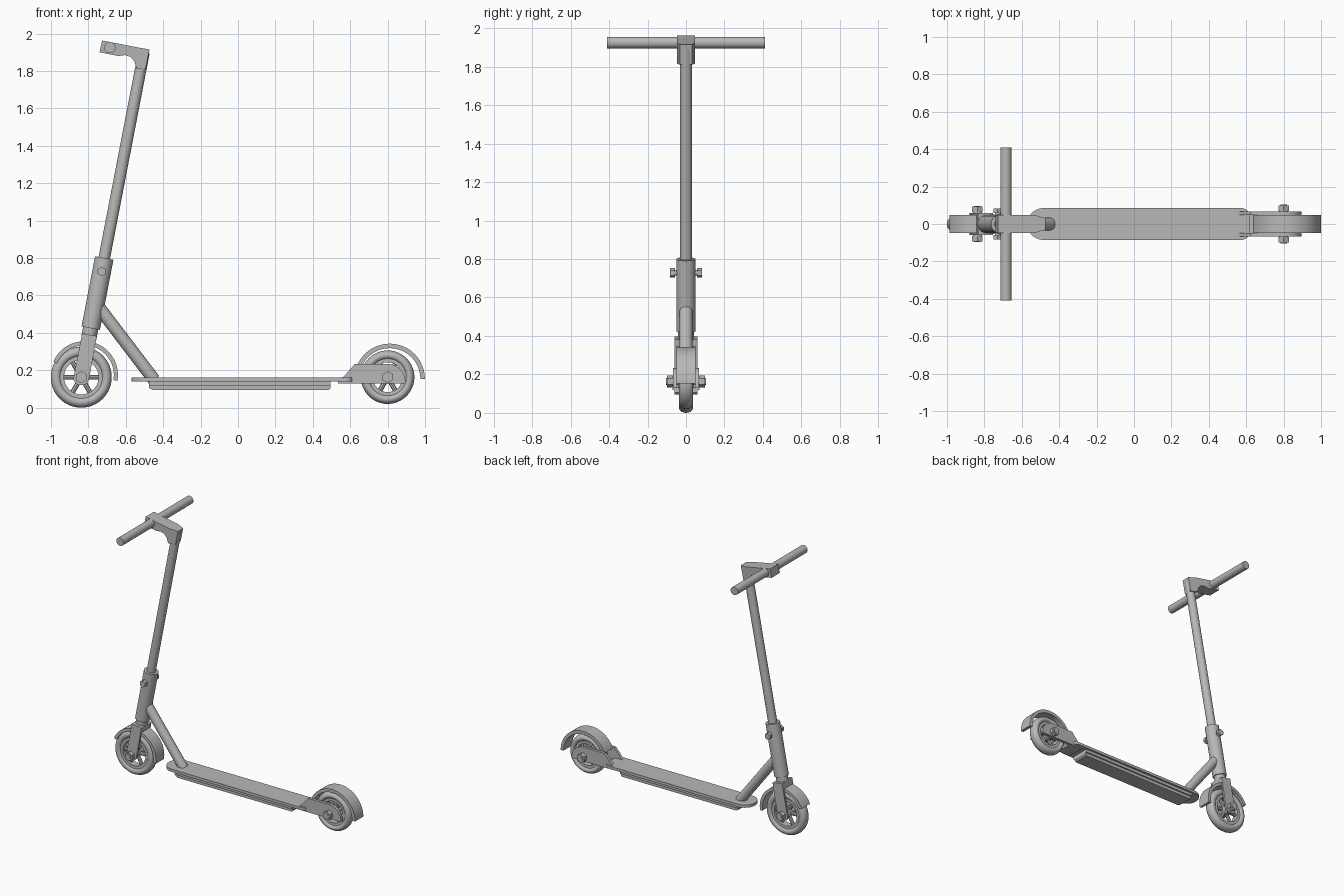
import bpy, bmesh
from math import sin, cos, pi, radians
from mathutils import Vector

if "Cube" in bpy.data.objects:
    bpy.data.objects.remove(bpy.data.objects["Cube"], do_unlink=True)

grey = bpy.data.materials.new("plain grey")
grey.use_nodes = True
grey.diffuse_color = (0.48, 0.48, 0.48, 1)
grey.node_tree.nodes["Principled BSDF"].inputs["Base Color"].default_value = grey.diffuse_color
parts = []


def finish(name, bm):
    bmesh.ops.recalc_face_normals(bm, faces=bm.faces)
    mesh = bpy.data.meshes.new(name)
    bm.to_mesh(mesh)
    bm.free()
    mesh.materials.append(grey)
    ob = bpy.data.objects.new(name, mesh)
    bpy.context.collection.objects.link(ob)
    parts.append(ob)
    return ob


def prism(name, pts, lo, hi, flat=False):
    """Extrude an outline: along y for an xz outline, along z when flat."""
    bm = bmesh.new()
    place = (lambda a, b, d: (a, b, d)) if flat else (lambda a, b, d: (a, d, b))
    face = bm.faces.new([bm.verts.new(place(a, b, lo)) for a, b in pts])
    new = bmesh.ops.extrude_face_region(bm, geom=[face])["geom"]
    bmesh.ops.translate(bm, vec=place(0, 0, hi - lo),
                        verts=[v for v in new if isinstance(v, bmesh.types.BMVert)])
    return finish(name, bm)


def rod(name, a, b, r, sides=32):
    """Cylinder from point a to point b."""
    a, b = Vector(a), Vector(b)
    bm = bmesh.new()
    bmesh.ops.create_cone(bm, cap_ends=True, segments=sides, radius1=r, radius2=r,
                          depth=(b - a).length)
    bm.transform((b - a).to_track_quat('Z', 'Y').to_matrix().to_4x4())
    bmesh.ops.translate(bm, verts=bm.verts, vec=(a + b) / 2)
    return finish(name, bm)


def lathe(name, profile, cx, cz, steps=64):
    """Turn a closed (radius, y) profile around a sideways axle."""
    bm = bmesh.new()
    rings = [[bm.verts.new((cx + r * cos(t), y, cz + r * sin(t))) for r, y in profile]
             for t in (2 * pi * i / steps for i in range(steps))]
    n = len(profile)
    for i in range(steps):
        p, q = rings[i], rings[(i + 1) % steps]
        for j in range(n):
            k = (j + 1) % n
            bm.faces.new((p[j], p[k], q[k], q[j]))
    return finish(name, bm)


def arc(cx, cz, r, start, end, steps=12):
    return [(cx + r * cos(t), cz + r * sin(t)) for t in
            (radians(start + (end - start) * i / steps) for i in range(steps + 1))]


def fender(name, cx, cz, r, start, end, thick):
    prism(name, arc(cx, cz, r, start, end, 36) + arc(cx, cz, r - thick, end, start, 36),
          -0.049, 0.049)


def wheel(name, cx, cz, r, nut):
    rim = r * 0.64
    mid, half = (r + rim) / 2, (r - rim) / 2
    lathe(name + "_tire", [(mid + half * cos(t), 0.037 * sin(t)) for t in
                           (2 * pi * i / 20 for i in range(20))], cx, cz)
    lathe(name + "_rim", [(rim - 0.012, -0.026), (rim + 0.01, -0.026),
                          (rim + 0.01, 0.026), (rim - 0.012, 0.026)], cx, cz)
    rod(name + "_hub", (cx, -0.04, cz), (cx, 0.04, cz), 0.035)
    for i in range(6):
        c, s = cos(i * pi / 3), sin(i * pi / 3)
        rod(name + "_spoke", (cx + 0.025 * c, 0, cz + 0.025 * s),
            (cx + rim * c, 0, cz + rim * s), 0.013, 8)
    rod(name + "_axle", (cx, -nut - 0.004, cz), (cx, nut + 0.004, cz), 0.018)
    for s in (-1, 1):
        rod(name + "_nut", (cx, s * (nut - 0.03), cz), (cx, s * nut, cz), 0.032, 6)
        rod(name + "_washer", (cx, s * 0.055, cz), (cx, s * (nut - 0.028), cz), 0.024)


# Steering axis, leaning back
LEAN = 0.193
FX, FZ = -0.838, 0.163


def axis(z, off=0):
    """Point on the steering axis at height z, moved off across it."""
    return (FX + (z - FZ) * LEAN + off * 0.982, z - off * 0.19)


def axis3(z):
    x, h = axis(z)
    return (x, 0, h)


# Wheels and fenders
wheel("front_wheel", FX, FZ, 0.163, 0.093)
wheel("rear_wheel", 0.8, FZ, 0.143, 0.1)
fender("front_fender", -0.822, 0.175, 0.18, -10, 157, 0.022)
fender("rear_fender", 0.811, 0.154, 0.188, 0, 158, 0.024)

# Fork: two rounded legs and a crown
for s in (-1, 1):
    leg = [axis(0.385, -0.04), axis(0.385, 0.04)] + arc(FX, FZ, 0.043, -11, -169)
    prism("fork_leg", leg, s * 0.046, s * 0.06)
prism("fork_crown", [axis(0.335, -0.04), axis(0.335, 0.04),
                     axis(0.39, 0.04), axis(0.39, -0.04)], -0.06, 0.06)
rod("fork_neck", axis3(0.37), axis3(0.45), 0.041)

# Steering column, stem and clamp bolt
rod("steering_column", axis3(0.425), axis3(0.8), 0.05)
rod("stem", axis3(0.7), axis3(1.9), 0.031)
bx, bz = axis(0.728)
rod("clamp_bolt", (bx, -0.08, bz), (bx, 0.08, bz), 0.015)
for s in (-1, 1):
    rod("clamp_bolt_head", (bx, s * 0.058, bz), (bx, s * 0.083, bz), 0.025, 6)

# Handlebar neck, narrowing toward the stem
neck = prism("handlebar_neck",
             [(-0.74, 1.9), (-0.727, 1.963), (-0.53, 1.925), (-0.473, 1.915),
              (-0.495, 1.81), (-0.543, 1.815), (-0.553, 1.85), (-0.575, 1.876),
              (-0.605, 1.885), (-0.64, 1.88)], -0.048, 0.048)
for v in neck.data.vertices:
    if v.co.x > -0.52:
        v.co.y *= 0.65
rod("handlebar", (-0.685, -0.41, 1.925), (-0.685, 0.41, 1.925), 0.03)

# Deck, battery box and strut
outline = (arc(-0.485, 0, 0.085, 90, 270, 24) +
           arc(0.575, -0.042, 0.043, -90, 0) + arc(0.575, 0.042, 0.043, 0, 90))
prism("deck", outline, 0.14, 0.16, True)
prism("battery_ledge", [(-0.475, 0.142), (-0.475, 0.105), (-0.455, 0.095),
                        (0.485, 0.095), (0.495, 0.105), (0.495, 0.142)], -0.06, 0.06)
prism("battery_rim", [(-0.475, -0.07), (0.495, -0.07), (0.495, 0.07), (-0.475, 0.07)],
      0.118, 0.142, True)
rod("deck_strut", (-0.75, 0, 0.545), (-0.448, 0, 0.148), 0.034)

# Rear arms holding the wheel, with a bracket under the deck
arm = ([(0.535, 0.13), (0.54, 0.155), (0.565, 0.165), (0.595, 0.2), (0.625, 0.234)] +
       arc(0.8, 0.139, 0.095, 90, 0) + [(0.895, 0.13)])
for s in (-1, 1):
    prism("rear_arm", arm, s * 0.047, s * 0.068)
prism("rear_bracket", [(0.535, -0.06), (0.64, -0.06), (0.64, 0.06), (0.535, 0.06)],
      0.13, 0.15, True)

# Smooth rounded parts, keeping edges sharp
bpy.ops.object.select_all(action='DESELECT')
for ob in parts:
    ob.select_set(True)
bpy.context.view_layer.objects.active = parts[0]
bpy.ops.object.shade_smooth_by_angle(angle=radians(30))
